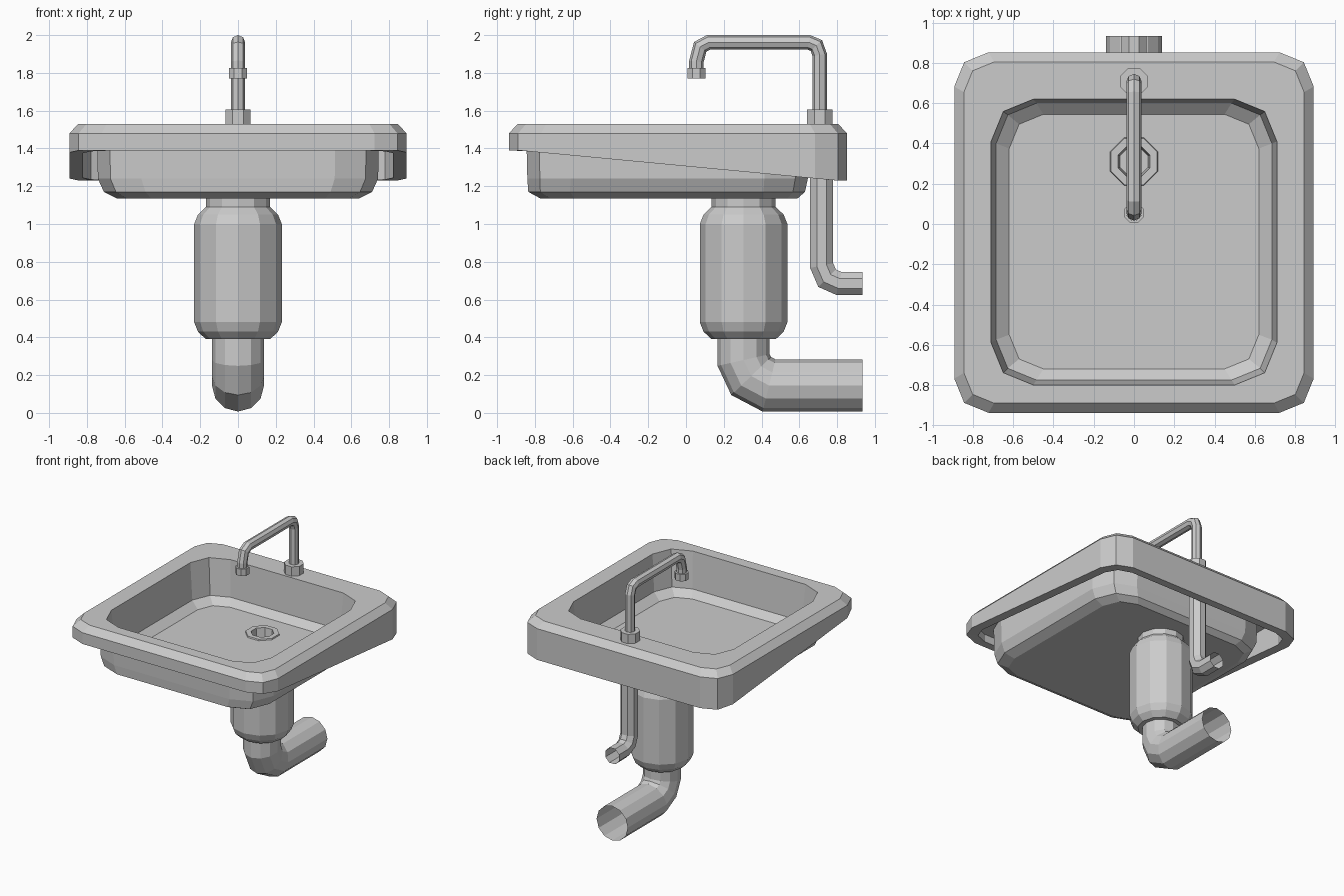
import bpy, bmesh
from math import sin, cos, pi
from mathutils import Vector

if "Cube" in bpy.data.objects:
    bpy.data.objects.remove(bpy.data.objects["Cube"])


def loft(name, rings, cap_start=False, cap_end=False):
    """Skin a list of equal-length closed rings with flat quads."""
    bm = bmesh.new()
    rows = [[bm.verts.new(p) for p in r] for r in rings]
    n = len(rows[0])
    for a, b in zip(rows, rows[1:]):
        for i in range(n):
            j = (i + 1) % n
            bm.faces.new((a[i], a[j], b[j], b[i]))
    if cap_start:
        bm.faces.new(rows[0][::-1])
    if cap_end:
        bm.faces.new(rows[-1])
    bmesh.ops.recalc_face_normals(bm, faces=bm.faces[:])
    me = bpy.data.meshes.new(name)
    bm.to_mesh(me)
    bm.free()
    ob = bpy.data.objects.new(name, me)
    bpy.context.collection.objects.link(ob)
    return ob


def rounded(hx, y0, y1, c, z):
    """Rectangle with two-segment corners; z is a number or a function of y."""
    m = 0.29 * c
    right = [(hx - c, y0), (hx - m, y0 + m), (hx, y0 + c),
             (hx, y1 - c), (hx - m, y1 - m), (hx - c, y1)]
    pts = right + [(-x, y) for x, y in reversed(right)]
    return [(x, y, z(y) if callable(z) else z) for x, y in pts]


def lathe(name, y, profile, n, half=False, **caps):
    off = pi / n if half else 0
    return loft(name, [[(r * cos(2 * pi * i / n + off), y + r * sin(2 * pi * i / n + off), z)
                        for i in range(n)] for r, z in profile], **caps)


def pipe(name, path, r, n, half=False):
    """Open-ended mitred tube along a (y, z) path."""
    pts = [Vector(p) for p in path]
    off = pi / n if half else 0
    rings = []
    for k, p in enumerate(pts):
        d0 = (p - pts[max(k - 1, 0)])
        d1 = (pts[min(k + 1, len(pts) - 1)] - p)
        d0 = d0.normalized() if k else d1.normalized()
        d1 = d1.normalized() if k < len(pts) - 1 else d0
        t = (d0 + d1).normalized()
        side = Vector((-t.y, t.x)) / max(t.dot(d0), 0.5)
        ring = []
        for i in range(n):
            a = 2 * pi * i / n + off
            q = p + side * (r * sin(a))
            ring.append((r * cos(a), q.x, q.y))
        rings.append(ring)
    return loft(name, rings)


def skirt_z(y):
    """Skirt's lower edge drops from front to back."""
    t = min(max((y + 0.89) / 1.69, 0), 1)
    return 1.39 - 0.16 * t


# basin: inner floor, walls, rim, sloping skirt, hollow underside, outer bowl
basin = loft("basin", [
    rounded(0.62, -0.72, 0.545, 0.17, 1.19),
    rounded(0.685, -0.775, 0.60, 0.20, 1.24),
    rounded(0.71, -0.80, 0.62, 0.21, 1.53),
    rounded(0.845, -0.89, 0.805, 0.15, 1.53),
    rounded(0.893, -0.938, 0.853, 0.17, 1.48),
    rounded(0.893, -0.938, 0.853, 0.17, skirt_z),
    rounded(0.82, -0.875, 0.79, 0.14, skirt_z),
    rounded(0.82, -0.875, 0.79, 0.14, 1.45),
    rounded(0.745, -0.845, 0.655, 0.23, 1.45),
    rounded(0.742, -0.84, 0.645, 0.23, 1.24),
    rounded(0.71, -0.835, 0.63, 0.22, 1.17),
    rounded(0.64, -0.77, 0.59, 0.18, 1.135),
], cap_start=True, cap_end=True)

# drain hole through the floor
cutter = lathe("drain_cutter", 0.31, [(0.118, 1.0), (0.118, 1.3)], 8, True,
               cap_start=True, cap_end=True)
cutter.hide_render = True
cutter.hide_viewport = False
cutter.display_type = 'WIRE'
mod = basin.modifiers.new("drain_hole", 'BOOLEAN')
mod.operation = 'DIFFERENCE'
mod.solver = 'EXACT'
mod.object = cutter

# drain fitting and bottle trap
lathe("drain_ring", 0.31, [(0.13, 1.185), (0.125, 1.2), (0.085, 1.2), (0.075, 1.11)],
      8, True, cap_end=True)
lathe("bottle_trap", 0.305, [(0.17, 1.14), (0.17, 1.09), (0.212, 1.05), (0.232, 1.0),
                             (0.232, 0.48), (0.212, 0.43), (0.17, 0.39), (0.13, 0.39)], 12)
pipe("waste_pipe", [(0.305, 0.40), (0.305, 0.28), (0.345, 0.195), (0.44, 0.145),
                    (0.935, 0.145)], 0.138, 12)

# water supply below
pipe("supply_pipe", [(0.718, 1.53), (0.718, 0.78), (0.747, 0.713), (0.81, 0.685),
                     (0.935, 0.685)], 0.066, 8, True)

# tap: base collar, swan-neck spout, nozzle
lathe("tap_base", 0.708, [(0.073, 1.52), (0.073, 1.605)], 8, True, cap_end=True)
pipe("tap_spout", [(0.708, 1.59), (0.708, 1.895), (0.69, 1.945), (0.65, 1.962),
                   (0.12, 1.962), (0.075, 1.938), (0.055, 1.86), (0.055, 1.81)], 0.038, 8)
lathe("tap_nozzle", 0.055, [(0.037, 1.825), (0.052, 1.825), (0.052, 1.77), (0.035, 1.77),
                            (0.035, 1.80)], 8, True, cap_end=True)
